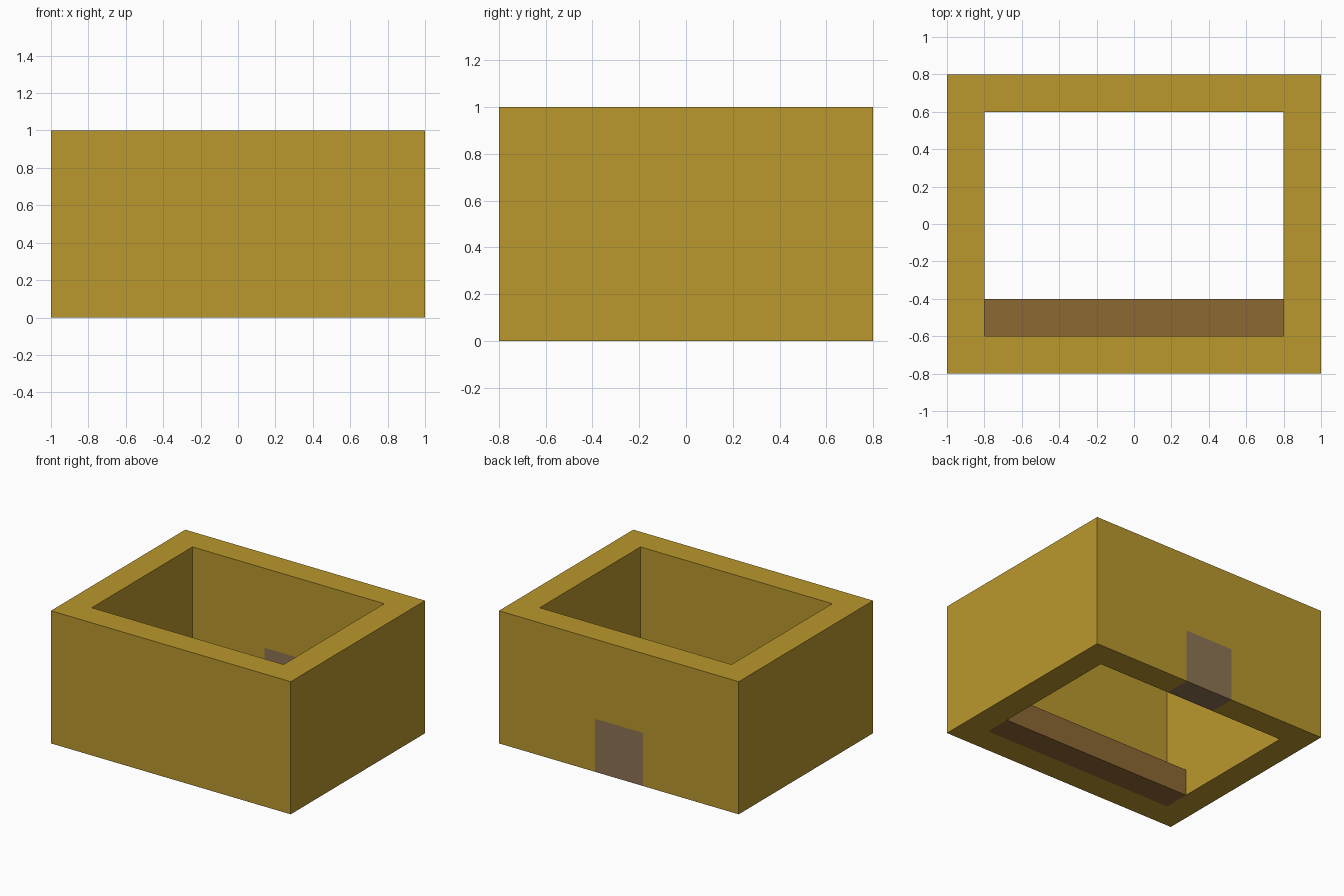
import bpy

cube = bpy.data.objects.get("Cube")
if cube:
    bpy.data.objects.remove(cube, do_unlink=True)


def material(name, rgb):
    mat = bpy.data.materials.new(name)
    mat.use_nodes = True
    mat.diffuse_color = (*rgb, 1)
    bsdf = next(n for n in mat.node_tree.nodes if n.type == 'BSDF_PRINCIPLED')
    bsdf.inputs["Base Color"].default_value = (*rgb, 1)
    return mat


def box(name, low, high, mat=None):
    """Box between two opposite corners."""
    centre = [(a + b) / 2 for a, b in zip(low, high)]
    bpy.ops.mesh.primitive_cube_add(size=1, location=centre)
    obj = bpy.context.object
    obj.name = name
    obj.scale = [b - a for a, b in zip(low, high)]
    bpy.ops.object.transform_apply(location=False, rotation=False, scale=True)
    if mat:
        obj.data.materials.append(mat)
    return obj


def cut(target, low, high):
    """Subtract a box from the target and discard the cutter."""
    cutter = box("cutter", low, high)
    cutter.hide_render = True
    mod = target.modifiers.new("cut", 'BOOLEAN')
    mod.operation = 'DIFFERENCE'
    mod.solver = 'EXACT'
    mod.object = cutter
    bpy.context.view_layer.objects.active = target
    bpy.ops.object.modifier_apply(modifier=mod.name)
    bpy.data.objects.remove(cutter, do_unlink=True)


ochre = material("ochre wall", (0.491, 0.309, 0.026))
brown = material("bench brown", (0.266, 0.138, 0.034))
taupe = material("door taupe", (0.270, 0.178, 0.087))

# Thick walls, open above and below, with a doorway through the back
walls = box("walls", (-1, -0.8, 0), (1, 0.8, 1), ochre)
cut(walls, (-0.8, -0.6, -0.5), (0.8, 0.6, 1.5))
cut(walls, (-0.2, 0.4, -0.5), (0.2, 1, 0.4))

# Door filling the doorway flush on both sides
box("door", (-0.2, 0.6, 0), (0.2, 0.8, 0.4), taupe)

# Low bench along the inside of the front wall
box("bench", (-0.8, -0.6, 0), (0.8, -0.4, 0.2), brown)
